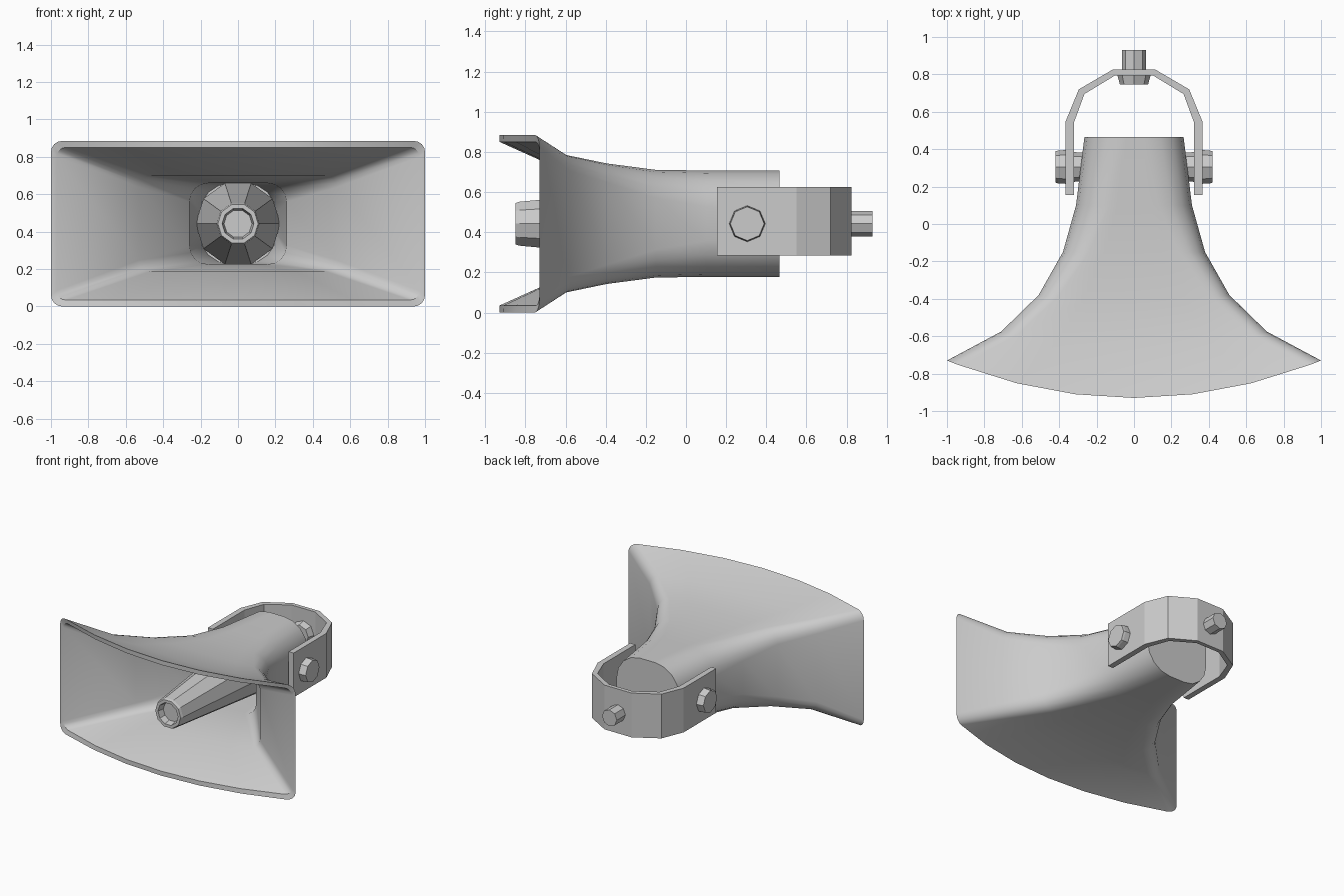
import bpy, bmesh
from math import sin, cos, pi
from mathutils import Vector

if "Cube" in bpy.data.objects:
    bpy.data.objects.remove(bpy.data.objects["Cube"])

CZ = 0.4425


def loft(name, rings, smooth=False):
    """Skin a list of equal-length point rings and cap both ends."""
    bm = bmesh.new()
    rows = [[bm.verts.new(p) for p in ring] for ring in rings]
    n = len(rows[0])
    for a, b in zip(rows, rows[1:]):
        for i in range(n):
            j = (i + 1) % n
            bm.faces.new((a[i], a[j], b[j], b[i]))
    bm.faces.new(rows[0])
    bm.faces.new(rows[-1])
    bmesh.ops.recalc_face_normals(bm, faces=bm.faces)
    me = bpy.data.meshes.new(name)
    bm.to_mesh(me)
    bm.free()
    ob = bpy.data.objects.new(name, me)
    bpy.context.collection.objects.link(ob)
    if smooth:
        bpy.ops.object.select_all(action='DESELECT')
        ob.select_set(True)
        bpy.context.view_layer.objects.active = ob
        bpy.ops.object.shade_smooth_by_angle(angle=pi / 6)
    return ob


def horn_ring(y, bulge, hw, hh, r):
    """Rounded rectangle in xz whose middle bows forward by bulge."""
    pts = []
    for k, (sx, sz) in enumerate(((1, 1), (-1, 1), (-1, -1), (1, -1))):
        for i in range(5):
            a = (k + i / 4) * pi / 2
            pts.append((sx * (hw - r) + r * cos(a), sz * (hh - r) + r * sin(a)))
        if k in (0, 2):  # split the long edges so they can bow
            for i in range(1, 6):
                pts.append((sx * (hw - r) * (1 - i / 3), sz * hh))
    return [(x, y - bulge * (1 - (x / hw) ** 2), CZ + z) for x, z in pts]


def turned(name, profile, sides, axis='Y', pos=(0, 0, CZ)):
    """Low-poly turned part: profile of (distance along axis, radius)."""
    rings = []
    for d, r in profile:
        ring = []
        for i in range(sides):
            u, v = r * cos(2 * pi * i / sides), r * sin(2 * pi * i / sides)
            p = Vector((u, d, v)) if axis == 'Y' else Vector((d, u, v))
            ring.append(p + Vector(pos))
        rings.append(ring)
    return loft(name, rings)


# Flared horn: outer skin back to front, then inner skin front to back
outer = [(0.465, 0, 0.265, 0.265, 0.20), (0.10, 0, 0.31, 0.265, 0.18),
         (-0.15, 0, 0.38, 0.268, 0.14), (-0.38, 0.04, 0.51, 0.30, 0.10),
         (-0.575, 0.10, 0.71, 0.342, 0.08), (-0.73, 0.20, 1.0, 0.4425, 0.06)]
inner = [(-0.73, 0.20, 0.97, 0.408, 0.05), (-0.49, 0.10, 0.53, 0.255, 0.06),
         (-0.15, 0, 0.26, 0.217, 0.10), (0.40, 0, 0.205, 0.215, 0.16)]
loft("horn", [horn_ring(*s) for s in outer + inner], smooth=True)

# Central reflector cone with recessed tip
turned("center_cone", [(0.32, 0.228), (-0.83, 0.115), (-0.85, 0.108),
                       (-0.85, 0.085), (-0.80, 0.075)], 10)

# Bent strap bracket
half_out = [(0.365, 0.155), (0.365, 0.55), (0.295, 0.72), (0.115, 0.825)]
half_in = [(0.322, 0.155), (0.322, 0.54), (0.265, 0.695), (0.10, 0.795)]
outline = (half_out + [(-x, y) for x, y in reversed(half_out)]
           + [(-x, y) for x, y in half_in] + list(reversed(half_in)))
bracket = loft("bracket", [[(x, y, z) for x, y in outline] for z in (0.285, 0.625)])

# Side pivot bolts
for side, s in (("left", -1), ("right", 1)):
    turned(side + "_bolt", [(s * 0.25, 0.075), (s * 0.33, 0.08), (s * 0.365, 0.09),
                            (s * 0.405, 0.088), (s * 0.42, 0.084)], 8, 'X', (0, 0.305, CZ))

# Rear mounting bolt and inner nut
turned("rear_bolt", [(0.80, 0.063), (0.93, 0.063)], 8)
turned("rear_nut", [(0.745, 0.075), (0.80, 0.09)], 8)
